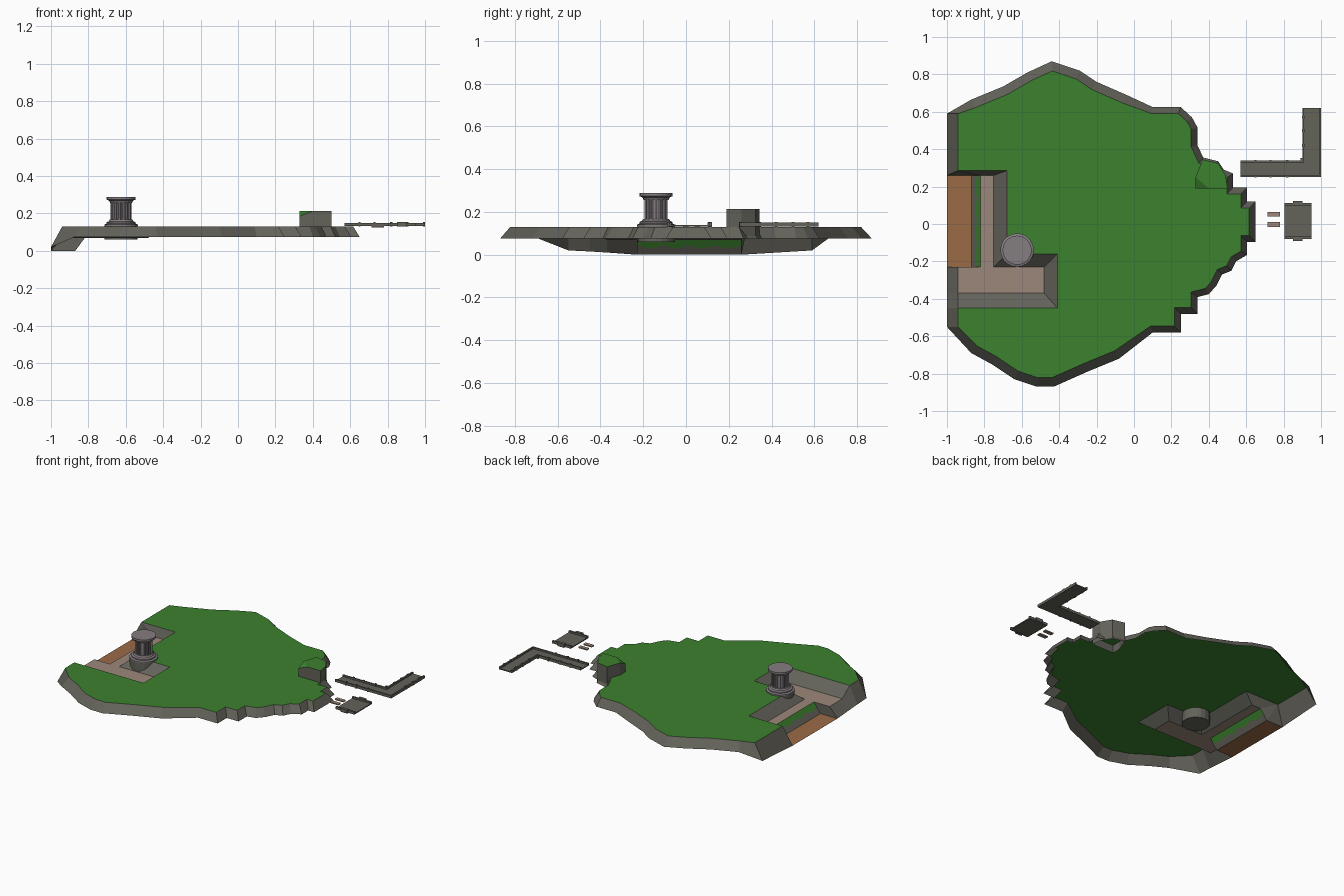
import bpy, bmesh, math
from mathutils import Vector

if "Cube" in bpy.data.objects:
    bpy.data.objects.remove(bpy.data.objects["Cube"])

def mat(name, r, g, b):
    m = bpy.data.materials.new(name)
    m.diffuse_color = (r, g, b, 1)
    m.use_nodes = True
    m.node_tree.nodes["Principled BSDF"].inputs["Base Color"].default_value = m.diffuse_color
    return m

GRASS = mat("grass green", 0.045, 0.22, 0.028)
ROCK = mat("rock grey", 0.125, 0.122, 0.102)
PATH = mat("path beige", 0.33, 0.245, 0.195)
SAND = mat("orange earth", 0.33, 0.145, 0.062)
STONE = mat("column stone", 0.235, 0.205, 0.22)

def finish(bm, name, mats):
    me = bpy.data.meshes.new(name)
    bm.to_mesh(me)
    bm.free()
    for m in mats:
        me.materials.append(m)
    ob = bpy.data.objects.new(name, me)
    bpy.context.collection.objects.link(ob)
    return ob

def sheet(name, m, polys):
    """Open surface made of polygons, facing up."""
    bm = bmesh.new()
    for p in polys:
        bm.faces.new([bm.verts.new(c) for c in p])
    bmesh.ops.remove_doubles(bm, verts=bm.verts, dist=1e-4)
    bmesh.ops.triangulate(bm, faces=[f for f in bm.faces if len(f.verts) > 4])
    bm.normal_update()
    for f in bm.faces:
        if f.normal.z < -1e-4:
            f.normal_flip()
    return finish(bm, name, [m])

def boxes(name, m, spans):
    """Several boxes (x0, x1, y0, y1, z0, z1) in one object."""
    bm = bmesh.new()
    for x0, x1, y0, y1, z0, z1 in spans:
        vs = bmesh.ops.create_cube(bm, size=1)["verts"]
        for v in vs:
            v.co = ((x0 + x1) / 2 + v.co.x * (x1 - x0),
                    (y0 + y1) / 2 + v.co.y * (y1 - y0),
                    (z0 + z1) / 2 + v.co.z * (z1 - z0))
    return finish(bm, name, [m])

def lathe(name, m, profile, cx, cy, n=20):
    bm = bmesh.new()
    rings = [[bm.verts.new((cx + r * math.cos(2 * math.pi * i / n),
                            cy + r * math.sin(2 * math.pi * i / n), z))
              for i in range(n)] for r, z in profile]
    for a, b in zip(rings, rings[1:]):
        for i in range(n):
            j = (i + 1) % n
            bm.faces.new((a[i], a[j], b[j], b[i]))
    bm.faces.new(rings[0][::-1])
    bm.faces.new(rings[-1])
    return finish(bm, name, [m])

# Island outline, clockwise from back left corner to front left corner
TOP, LOW, PIT = 0.13, 0.075, 0.068
outer = [(-1, .59), (-.87, .665), (-.7, .735), (-.57, .81), (-.44, .87), (-.29, .82),
         (-.2, .76), (-.04, .69), (.1, .625), (.25, .625), (.31, .57), (.34, .515),
         (.34, .42), (.37, .355), (.45, .335), (.48, .29), (.53, .27), (.53, .195),
         (.605, .195), (.605, .12), (.65, .12), (.65, -.095), (.605, -.095),
         (.605, -.165), (.545, -.2), (.52, -.25), (.47, -.27), (.44, -.33),
         (.4, -.375), (.34, -.39), (.34, -.48), (.25, -.48), (.25, -.58), (.1, -.58),
         (-.08, -.72), (-.25, -.79), (-.43, -.87), (-.52, -.87), (-.64, -.83),
         (-.76, -.75), (-.87, -.69), (-1, -.55)]
inner = [(-.94, .59)]
for a, p, b in zip(outer, outer[1:], outer[2:]):
    a, p, b = Vector(a), Vector(p), Vector(b)
    d1, d2 = (p - a).normalized(), (b - p).normalized()
    n1, n2 = Vector((d1.y, -d1.x)), Vector((d2.y, -d2.x))
    w = 0.048 if p.x < 0 else 0.034
    inner.append(tuple(p + (n1 + n2) * w / (1 + n1.dot(n2))))
inner.append((-.94, -.55))

def low(p):
    return (*p, 0.02 if p[0] < -.95 else LOW)

# Grass top, cut out around the sunken corner
pit_edge = [(-.94, -.45), (-.41, -.45), (-.41, -.16), (-.68, -.16), (-.68, .285), (-.94, .285)]
sheet("grass_top", GRASS, [[(x, y, TOP) for x, y in inner + pit_edge]])

# Rock rim around the island
rim = [[low(outer[i]), low(outer[i + 1]), (*inner[i + 1], TOP), (*inner[i], TOP)]
       for i in range(len(outer) - 1)]
rim += [[(-1, .59, .02), (-.94, .59, TOP), (-.94, .285, TOP), (-1, .26, 0)],
        [(-1, -.55, .02), (-1, -.45, .015), (-.94, -.45, TOP), (-.94, -.55, TOP)],
        [(-1, -.45, .015), (-1, -.37, .01), (-.94, -.37, PIT), (-.94, -.45, TOP)],
        [(-1, -.37, .01), (-1, -.23, 0), (-.94, -.23, PIT), (-.94, -.37, PIT)]]
sheet("rock_rim", ROCK, rim)

# Sunken L-shaped path
sheet("sunken_path", PATH, [
    [(-.82, .26, PIT), (-.82, -.23, PIT), (-.75, -.23, PIT), (-.75, .26, PIT)],
    [(-.94, -.23, PIT), (-.94, -.37, PIT), (-.48, -.37, PIT), (-.48, -.23, PIT)]])

# Rock banks rising from the path to the grass
bank_low = [(-.94, -.37), (-.48, -.37), (-.48, -.23), (-.75, -.23), (-.75, .26)]
banks = [[(*bank_low[i], PIT), (*bank_low[i + 1], PIT),
          (*pit_edge[i + 1], TOP), (*pit_edge[i], TOP)] for i in range(4)]
banks += [[(-1, .26, 0), (-.87, .26, 0), (-.94, .285, TOP)],
          [(-.87, .26, 0), (-.82, .26, PIT), (-.94, .285, TOP)],
          [(-.82, .26, PIT), (-.75, .26, PIT), (-.68, .285, TOP), (-.94, .285, TOP)],
          [(-1, -.23, 0), (-.87, -.23, 0), (-.82, -.23, PIT), (-.94, -.23, PIT)]]
sheet("rock_banks", ROCK, banks)

# Low earth landing
sheet("earth_landing", SAND, [
    [(-1, -.23, 0), (-.87, -.23, 0), (-.87, .26, 0), (-1, .26, 0)]])

# Step from landing to path: rock below, ragged grass above
ys = [-.23 + .49 * i / 8 for i in range(9)]
def ragged(i):
    z = .028 if i % 2 else .042
    return (-.87 + .05 * z / PIT, ys[i], z)
sheet("step_rock", ROCK, [[(-.87, ys[i], 0), (-.87, ys[i + 1], 0), ragged(i + 1), ragged(i)]
                          for i in range(8)])
sheet("step_grass", GRASS, [[ragged(i), ragged(i + 1), (-.82, ys[i + 1], PIT), (-.82, ys[i], PIT)]
                            for i in range(8)])

# Small hill at the right
hill = [(.33, .19, .185), (.4, .19, .213), (.5, .19, .213), (.49, .26, .213),
        (.45, .325, .213), (.365, .345, .213), (.33, .25, .213)]
sheet("hill_grass", GRASS, [hill[1:], [hill[0], hill[1], hill[6]]])
sheet("hill_rock", ROCK, [[(a[0], a[1], LOW), (b[0], b[1], LOW), b, a]
                          for a, b in zip(hill, hill[1:] + hill[:1])])

# Column on a round drum
CX, CY = -.625, -.14
lathe("column_drum", ROCK, [(.088, .06), (.088, .132)], CX, CY)
lathe("column_base", STONE, [(.09, .132), (.09, .14), (.078, .145), (.078, .153),
                             (.066, .158), (.06, .168)], CX, CY)
lathe("column_core", STONE, [(.046, .16), (.046, .27)], CX, CY)
lathe("column_cap", STONE, [(.058, .256), (.064, .268), (.078, .274), (.078, .288)], CX, CY)
for i in range(14):
    a = 2 * math.pi * i / 14
    lathe("column_rib", STONE, [(.008, .16), (.008, .262)],
          CX + .048 * math.cos(a), CY + .048 * math.sin(a), 6)

# L-shaped bridge: deck, side rails and posts
Z0, Z1, Z2, T = .132, .139, .15, .01
boxes("corner_bridge_deck", ROCK, [(.57, .998, .252, .338, Z0, Z1), (.902, .998, .338, .62, Z0, Z1)])
boxes("corner_bridge_rails", ROCK, [
    (.57, 1, .25, .25 + T, Z0, Z2), (1 - T, 1, .25, .62, Z0, Z2),
    (.57, .9 + T, .34 - T, .34, Z0, Z2), (.9, .9 + T, .34, .62, Z0, Z2)])
posts = [(x, y) for x in (.65, .73, .82) for y in (.255, .335)]
posts += [(x, y) for y in (.42, .5, .57) for x in (.905, .994)] + [(.895, .345)]
boxes("corner_bridge_posts", ROCK,
      [(x - .006, x + .006, y - .007, y + .007, .13, .154) for x, y in posts])

# Short broken bridge piece with loose planks
boxes("short_bridge_deck", ROCK, [(.805, .948, -.078, .108, Z0, Z1)])
boxes("short_bridge_rails", ROCK, [(.805, .948, -.08, -.068, Z0, Z2), (.805, .948, .1, .112, Z0, Z2),
                                   (.85, .9, -.09, -.07, .13, .154), (.85, .9, .102, .122, .13, .154)])
boxes("loose_planks", PATH, [(.715, .78, .04, .065, .126, .134), (.715, .78, -.015, .011, .126, .134)])
